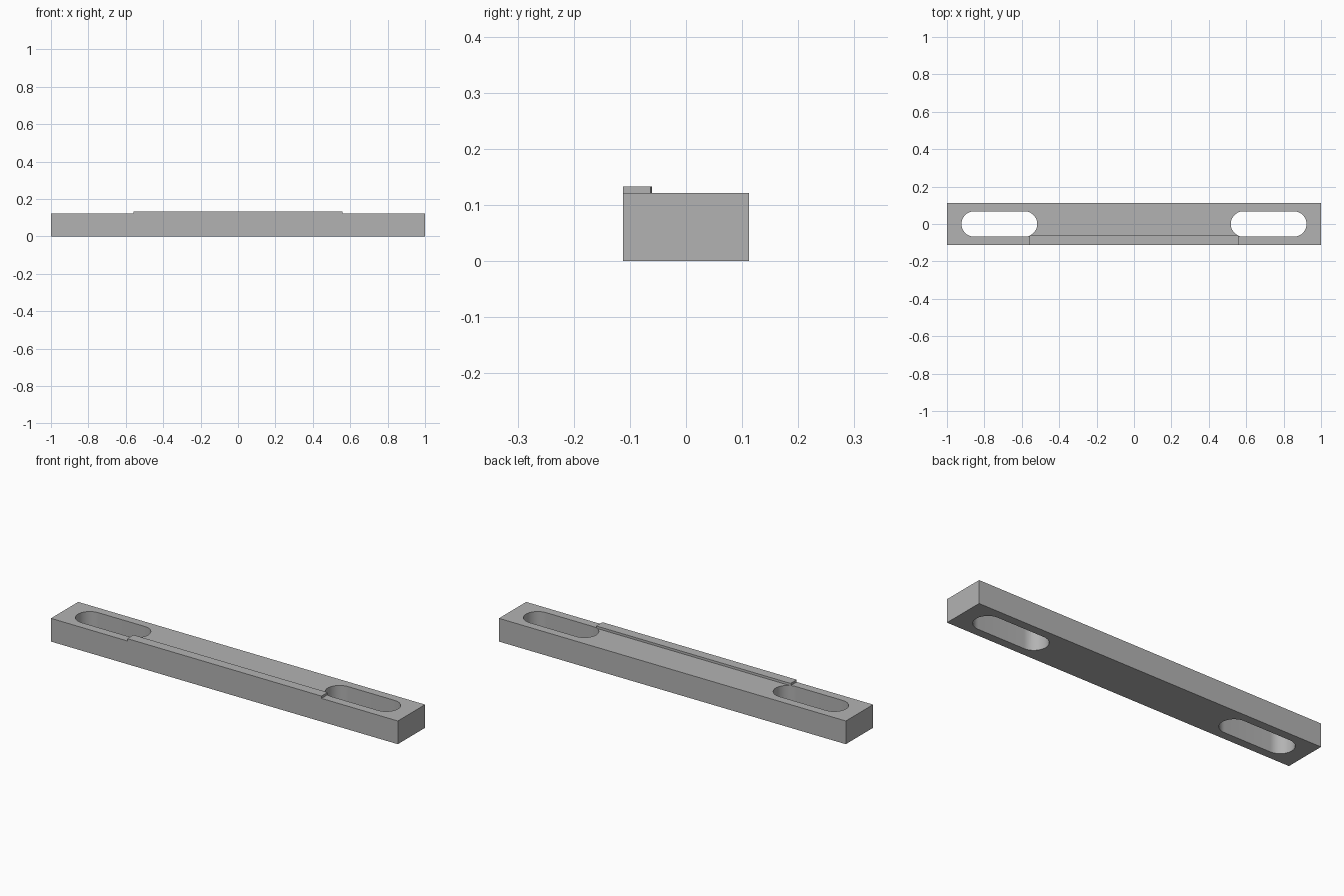
import bpy, bmesh, math

cube = bpy.data.objects.get("Cube")
if cube:
    bpy.data.objects.remove(cube, do_unlink=True)

HALF_Y, HEIGHT = 0.112, 0.121
SLOT_X, SLOT_HALF, SLOT_R = 0.72, 0.2025, 0.068

steel = bpy.data.materials.new("plain_grey")
steel.use_nodes = True
grey = (0.45, 0.45, 0.45, 1)
steel.diffuse_color = grey
steel.node_tree.nodes["Principled BSDF"].inputs["Base Color"].default_value = grey


def prism(name, outline, z0, z1):
    """Extrude a counter-clockwise xy outline from z0 to z1."""
    bm = bmesh.new()
    base = bm.faces.new([bm.verts.new((x, y, z0)) for x, y in outline])
    top = bmesh.ops.extrude_face_region(bm, geom=[base], use_keep_orig=True)
    moved = [v for v in top["geom"] if isinstance(v, bmesh.types.BMVert)]
    bmesh.ops.translate(bm, verts=moved, vec=(0, 0, z1 - z0))
    bmesh.ops.recalc_face_normals(bm, faces=bm.faces)
    mesh = bpy.data.meshes.new(name)
    bm.to_mesh(mesh)
    bm.free()
    mesh.materials.append(steel)
    obj = bpy.data.objects.new(name, mesh)
    bpy.context.collection.objects.link(obj)
    return obj


def rect(x0, x1, y0, y1):
    return [(x0, y0), (x1, y0), (x1, y1), (x0, y1)]


def slot_outline(cx, steps=24):
    reach = SLOT_HALF - SLOT_R
    points = []
    for side, start in ((1, -math.pi / 2), (-1, math.pi / 2)):
        for i in range(steps + 1):
            a = start + math.pi * i / steps
            points.append((cx + side * reach + SLOT_R * math.cos(a), SLOT_R * math.sin(a)))
    return points


def combine(target, other, operation):
    mod = target.modifiers.new(operation.lower(), 'BOOLEAN')
    mod.operation, mod.solver, mod.object = operation, 'EXACT', other
    bpy.context.view_layer.objects.active = target
    bpy.ops.object.modifier_apply(modifier=mod.name)
    bpy.data.objects.remove(other, do_unlink=True)


# Rectangular bar with a low ridge along the front edge
bar = prism("slotted_bar", rect(-1, 1, -HALF_Y, HALF_Y), 0, HEIGHT)
ridge = prism("front_ridge", rect(-0.56, 0.56, -HALF_Y, -0.061), HEIGHT / 2, 0.133)
combine(bar, ridge, 'UNION')

# Long round-ended slots right through both ends
for side in (-1, 1):
    combine(bar, prism("slot_cutter", slot_outline(side * SLOT_X), -0.1, 0.3), 'DIFFERENCE')

# Smooth slot walls, sharp edges elsewhere
bpy.ops.object.select_all(action='DESELECT')
bar.select_set(True)
bpy.context.view_layer.objects.active = bar
bpy.ops.object.shade_smooth_by_angle(angle=math.radians(30))
